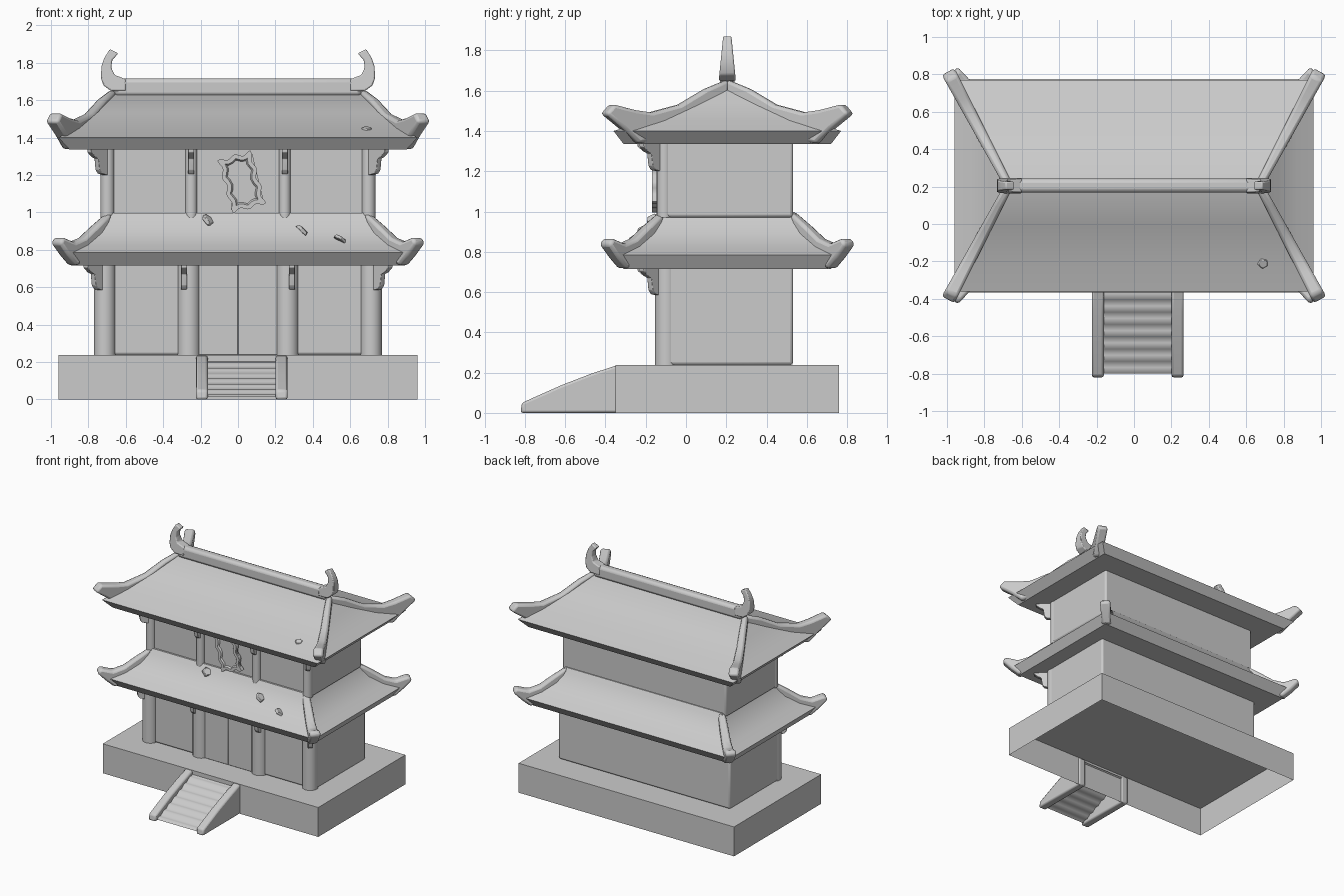
import bpy, bmesh, math
from mathutils import Vector, Matrix

if "Cube" in bpy.data.objects:
    bpy.data.objects.remove(bpy.data.objects["Cube"])

stone = bpy.data.materials.new("plain_grey")
stone.use_nodes = True
GREY = (0.6, 0.6, 0.6, 1)
stone.diffuse_color = GREY
stone.node_tree.nodes["Principled BSDF"].inputs["Base Color"].default_value = GREY

MID = 0.205  # y of the building's centre line


def finish(name, bm, bevel=0, segments=2, angle=35):
    bmesh.ops.recalc_face_normals(bm, faces=bm.faces)
    mesh = bpy.data.meshes.new(name)
    bm.to_mesh(mesh)
    bm.free()
    mesh.materials.append(stone)
    ob = bpy.data.objects.new(name, mesh)
    bpy.context.collection.objects.link(ob)
    bpy.ops.object.select_all(action='DESELECT')
    ob.select_set(True)
    bpy.context.view_layer.objects.active = ob
    bpy.ops.object.shade_smooth_by_angle(angle=math.radians(angle))
    if bevel:
        mod = ob.modifiers.new("Rounded edges", 'BEVEL')
        mod.width = bevel
        mod.segments = segments
        mod.limit_method = 'ANGLE'
    return ob


def box(name, x0, x1, y0, y1, z0, z1, bevel=0, open_bottom=False):
    bm = bmesh.new()
    bmesh.ops.create_cube(bm, size=1)
    for v in bm.verts:
        v.co = ((x0 + x1) / 2 + v.co.x * (x1 - x0),
                (y0 + y1) / 2 + v.co.y * (y1 - y0),
                (z0 + z1) / 2 + v.co.z * (z1 - z0))
    if open_bottom:
        low = [f for f in bm.faces if f.calc_center_median().z < z0 + 0.001]
        bmesh.ops.delete(bm, geom=low, context='FACES')
    return finish(name, bm, bevel)


def prism(name, points, origin, along, width, bevel=0, segments=2):
    """Profile of (distance, height) points, thickened sideways by width(d, z)."""
    bm = bmesh.new()
    along = Vector((along[0], along[1], 0))
    side = Vector((-along.y, along.x, 0)).normalized()
    rows = []
    for s in (-0.5, 0.5):
        rows.append([bm.verts.new(Vector((origin[0], origin[1], z)) + along * d
                                  + side * s * width(d, z)) for d, z in points])
    n = len(points)
    bm.faces.new(rows[0])
    bm.faces.new(rows[1])
    for i in range(n):
        j = (i + 1) % n
        bm.faces.new((rows[0][i], rows[0][j], rows[1][j], rows[1][i]))
    return finish(name, bm, bevel, segments)


def column(name, x, y, r, z0, z1):
    bm = bmesh.new()
    bmesh.ops.create_cone(bm, cap_ends=True, segments=20, radius1=r, radius2=r,
                          depth=z1 - z0,
                          matrix=Matrix.Translation((x, y, (z0 + z1) / 2)))
    finish(name, bm)


def roof(name, rings):
    """Stacked rectangles (half x, half y, z), closed above and below."""
    bm = bmesh.new()
    loops = [[bm.verts.new((sx * hx, MID + sy * hy, z))
              for sx, sy in ((-1, -1), (1, -1), (1, 1), (-1, 1))]
             for hx, hy, z in rings]
    for a, b in zip(loops, loops[1:]):
        for i in range(4):
            j = (i + 1) % 4
            bm.faces.new((a[i], a[j], b[j], b[i]))
    bm.faces.new(loops[0])
    bm.faces.new(loops[-1])
    finish(name, bm, angle=30)


# Platform, open underneath
box("platform", -0.96, 0.96, -0.35, 0.76, 0, 0.237, open_bottom=True)

# Storeys: walls with front columns
box("lower_walls", -0.765, 0.765, -0.115, 0.532, 0.237, 0.73, 0.015)
box("upper_walls", -0.73, 0.73, -0.115, 0.532, 0.97, 1.36, 0.015)
for side, s in (("left", 1), ("right", -1)):
    column("lower_corner_column_" + side, s * 0.712, -0.097, 0.058, 0.237, 0.73)
    column("lower_door_column_" + side, s * 0.263, -0.093, 0.062, 0.237, 0.73)
    column("upper_corner_column_" + side, s * 0.698, -0.108, 0.037, 0.97, 1.36)
    column("upper_inner_column_" + side, s * 0.25, -0.115, 0.032, 0.97, 1.36)
    # Door leaf, set slightly back between the columns
    box("door_" + side, min(0, s * 0.21), max(0, s * 0.21), -0.125, -0.1,
        0.237, 0.73, 0.004)

# Roofs
roof("lower_roof", [(0.89, 0.515, 0.715), (0.935, 0.57, 0.785), (0.85, 0.485, 0.825),
                    (0.77, 0.405, 0.89), (0.72, 0.355, 0.965), (0.70, 0.335, 0.998)])
roof("upper_roof", [(0.90, 0.515, 1.335), (0.96, 0.565, 1.40), (0.87, 0.40, 1.452),
                    (0.77, 0.21, 1.535), (0.66, 0.015, 1.635)])

# Hip ribs curling up at the corners
lower_rib = [(0, 1.0), (0.28, 0.93), (0.52, 0.865), (0.72, 0.84), (0.96, 0.868),
             (1.02, 0.835), (0.86, 0.77), (0.7, 0.715), (0.5, 0.74), (0.05, 0.93)]
upper_rib = [(0, 1.655), (0.2, 1.608), (0.43, 1.53), (0.68, 1.492), (0.82, 1.503),
             (1.02, 1.532), (1.09, 1.485), (0.93, 1.41), (0.8, 1.337), (0.62, 1.36),
             (0, 1.59)]
for fb, sy in (("front", -1), ("back", 1)):
    for side, sx in (("left", 1), ("right", -1)):
        tag = fb + "_" + side
        prism("lower_hip_rib_" + tag, lower_rib, (sx * 0.69, MID + sy * 0.325),
              (sx * 0.28, sy * 0.28), lambda d, z: 0.055 + 0.025 * d, 0.016)
        prism("upper_hip_rib_" + tag, upper_rib, (sx * 0.67, MID),
              (sx * 0.3, sy * 0.565), lambda d, z: 0.045 + 0.03 * d, 0.016)

# Ridge beam and its hooked finials
box("ridge_beam", -0.66, 0.66, MID - 0.037, MID + 0.037, 1.62, 1.716, 0.022)
hook = [(0.60, 1.65), (0.68, 1.65), (0.72, 1.68), (0.733, 1.72), (0.73, 1.78),
        (0.715, 1.825), (0.685, 1.873), (0.64, 1.85), (0.672, 1.815), (0.678, 1.775),
        (0.66, 1.735), (0.60, 1.712)]
for side, s in (("left", 1), ("right", -1)):
    prism("ridge_finial_" + side, hook, (0, MID), (s, 0),
          lambda d, z: 0.085 - (z - 1.65) * 0.2, 0.007)

# Eave brackets along the front
bracket = [(-0.02, 0), (0.115, 0), (0.115, -0.02), (0.085, -0.045), (0.06, -0.055),
           (0.052, -0.115), (0.035, -0.135), (-0.02, -0.145)]
for level, top, inner, corner in (("lower", 0.725, 0.288, 0.735),
                                  ("upper", 1.342, 0.25, 0.715)):
    pts = [(d, z + top) for d, z in bracket]
    for side, s in (("left", 1), ("right", -1)):
        prism(level + "_bracket_" + side, pts, (s * inner, -0.125), (0, -1),
              lambda d, z: 0.032, 0.003)
        prism(level + "_corner_bracket_" + side, pts, (s * corner, -0.14),
              (s * 0.7, -0.7), lambda d, z: 0.032, 0.003)

# Stairway: side walls and a rippled flight of shallow steps
cheek = [(-0.34, 0), (-0.34, 0.237), (-0.47, 0.195), (-0.62, 0.137), (-0.815, 0.05),
         (-0.822, 0)]
for side, x in (("left", 0.233), ("right", -0.193)):
    prism("stair_cheek_" + side, cheek, (x, 0), (0, 1), lambda d, z: 0.064, 0.012)
STEPS = 7
bm = bmesh.new()
prev = None
for i in range(STEPS * 4 + 1):
    t = i / (STEPS * 4)
    z = 0.012 + 0.2 * t + 0.006 * math.sin(t * STEPS * math.tau)
    row = [bm.verts.new((x, -0.80 + 0.46 * t, z)) for x in (-0.17, 0.21)]
    if prev:
        bm.faces.new((prev[0], prev[1], row[1], row[0]))
    prev = row
finish("stair_flight", bm, angle=60)

# Crooked plaque with a scalloped frame and a sunken panel
W, H, N = 0.088, 0.142, 16
rim = []
corners = [(-W, -H), (W, -H), (W, H), (-W, H)]
for k in range(4):
    a, b = Vector(corners[k]), Vector(corners[(k + 1) % 4])
    out = Vector(((b - a).y, -(b - a).x)).normalized()
    waves = 2 if k % 2 == 0 else 3
    for i in range(N):
        t = i / N
        rim.append(a.lerp(b, t) + out * 0.009 * math.cos(t * waves * math.tau))
bm = bmesh.new()
front = bm.faces.new([bm.verts.new((p.x, -0.014, p.y)) for p in rim])
back = bmesh.ops.extrude_face_region(bm, geom=[front])["geom"]
bmesh.ops.translate(bm, vec=(0, 0.03, 0),
                    verts=[g for g in back if isinstance(g, bmesh.types.BMVert)])
front = min(bm.faces, key=lambda f: f.calc_center_median().y)
bmesh.ops.recalc_face_normals(bm, faces=bm.faces)
bmesh.ops.inset_region(bm, faces=[front], thickness=0.022, depth=0)
bmesh.ops.inset_region(bm, faces=[front], thickness=0.008, depth=-0.012)
plaque = finish("crooked_plaque", bm)
plaque.location = (0.02, -0.155, 1.163)
plaque.rotation_euler = (0, -0.26, 0)

# Loose tile fragments lying on the roofs
for i, (x, y, z, tilt, size) in enumerate((
        (-0.365, -0.05, 1.492, 0.42, 0.036), (0.69, -0.21, 1.444, 0.36, 0.034),
        (-0.16, -0.165, 0.96, 0.9, 0.04), (0.345, -0.205, 0.905, 0.75, 0.042),
        (0.545, -0.25, 0.858, 0.6, 0.04))):
    bm = bmesh.new()
    bmesh.ops.create_cone(bm, cap_ends=True, segments=5, radius1=size,
                          radius2=size * 0.8, depth=0.02)
    chip = finish("tile_fragment_%d" % (i + 1), bm, 0.003, 1)
    chip.location = (x, y, z)
    chip.rotation_euler = (tilt, 0, 0.5 * i)
